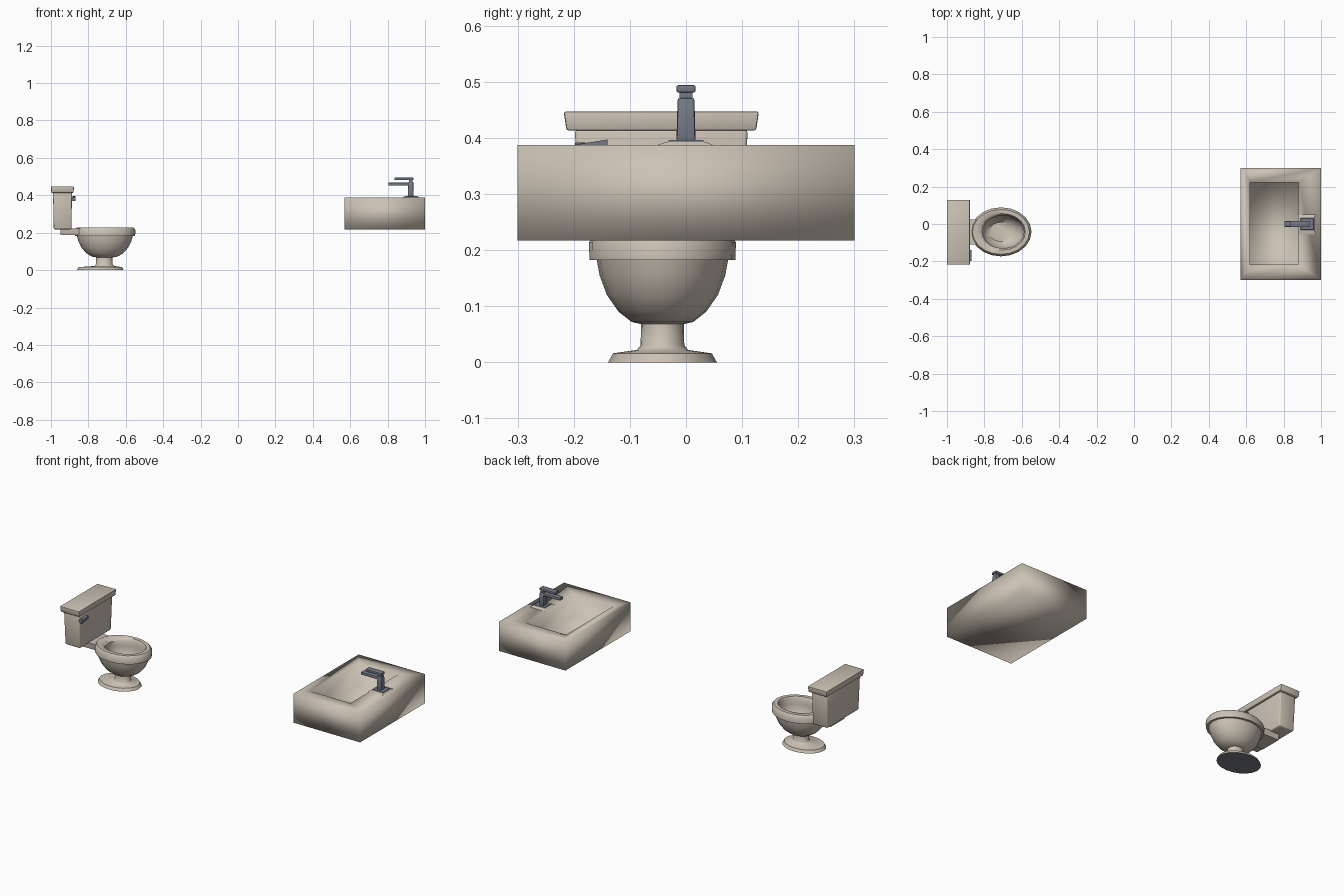
import bpy, bmesh, math
from mathutils import Vector

if "Cube" in bpy.data.objects:
    bpy.data.objects.remove(bpy.data.objects["Cube"], do_unlink=True)


def material(name, color, metallic=0.0):
    m = bpy.data.materials.new(name)
    m.use_nodes = True
    m.diffuse_color = (*color, 1)
    bsdf = next(n for n in m.node_tree.nodes if n.type == "BSDF_PRINCIPLED")
    bsdf.inputs["Base Color"].default_value = (*color, 1)
    bsdf.inputs["Roughness"].default_value = 0.5
    return m


CERAMIC = material("warm_ceramic", (0.60, 0.54, 0.46))
METAL = material("blue_grey_metal", (0.18, 0.195, 0.24))


def finish(name, bm, mats, angle=None):
    """Turn a bmesh into an object; angle None smooths every edge."""
    bmesh.ops.recalc_face_normals(bm, faces=bm.faces)
    mesh = bpy.data.meshes.new(name)
    bm.to_mesh(mesh)
    bm.free()
    for m in mats:
        mesh.materials.append(m)
    for p in mesh.polygons:
        p.use_smooth = True
    if angle is not None:
        mesh.set_sharp_from_angle(angle=math.radians(angle))
    obj = bpy.data.objects.new(name, mesh)
    bpy.context.collection.objects.link(obj)
    return obj


def loft(bm, rings):
    """Skin a list of equal point rings and cap both ends."""
    loops = [[bm.verts.new(p) for p in ring] for ring in rings]
    n = len(loops[0])
    for a, b in zip(loops, loops[1:]):
        for i in range(n):
            j = (i + 1) % n
            bm.faces.new((a[i], a[j], b[j], b[i]))
    bm.faces.new(loops[0][::-1])
    bm.faces.new(loops[-1])


def ellipse(cx, cy, rx, ry, z, sides=20):
    return [Vector((cx + rx * math.cos(math.tau * i / sides),
                    cy + ry * math.sin(math.tau * i / sides), z)) for i in range(sides)]


def rect(x0, x1, y0, y1, z):
    return [Vector(p) for p in ((x0, y0, z), (x1, y0, z), (x1, y1, z), (x0, y1, z))]


def block(name, rings, mat, bevel=0.0, angle=40):
    bm = bmesh.new()
    loft(bm, [rect(*r) for r in rings])
    if bevel:
        bmesh.ops.recalc_face_normals(bm, faces=bm.faces)
        bmesh.ops.bevel(bm, geom=bm.edges[:], offset=bevel, segments=2,
                        affect="EDGES", profile=0.5)
    return finish(name, bm, [mat], angle)


# Toilet pedestal, bowl and rim in one lofted skin
CY = -0.042
profile = [  # centre x, radius x, radius y, z
    (-0.736, 0.125, 0.097, 0.0), (-0.736, 0.116, 0.088, 0.016),
    (-0.715, 0.052, 0.046, 0.022), (-0.715, 0.045, 0.039, 0.03),
    (-0.715, 0.044, 0.038, 0.068), (-0.713, 0.068, 0.055, 0.072),
    (-0.712, 0.098, 0.078, 0.09), (-0.712, 0.125, 0.099, 0.12),
    (-0.712, 0.142, 0.112, 0.155), (-0.712, 0.149, 0.117, 0.182),
    (-0.711, 0.161, 0.130, 0.182), (-0.711, 0.163, 0.131, 0.214),
    (-0.711, 0.152, 0.120, 0.228), (-0.705, 0.124, 0.098, 0.228),
    (-0.70, 0.112, 0.088, 0.214), (-0.70, 0.114, 0.09, 0.185),
    (-0.705, 0.10, 0.08, 0.135), (-0.71, 0.065, 0.052, 0.10),
]
bm = bmesh.new()
loft(bm, [ellipse(cx, CY, rx, ry, z) for cx, rx, ry, z in profile])
for f in bm.faces:
    if f.calc_center_median().z < 0.001:
        f.material_index = 1
finish("toilet_bowl", bm, [CERAMIC, METAL], 50)

# Shelf joining the bowl to the tank
block("tank_shelf", [(-0.95, -0.82, -0.105, 0.02, 0.187),
                     (-0.95, -0.82, -0.11, 0.025, 0.222)], CERAMIC)

# Tank and flared lid
block("toilet_tank", [(-0.985, -0.89, -0.19, 0.10, 0.218),
                      (-0.989, -0.888, -0.198, 0.11, 0.415)], CERAMIC, 0.006, 60)
block("tank_lid", [(-0.998, -0.879, -0.213, 0.125, 0.413),
                   (-1.0, -0.877, -0.218, 0.13, 0.447)], CERAMIC, 0.004)

# Flush handle on the tank front
block("flush_pivot", [(-0.89, -0.874, -0.198, -0.178, 0.373),
                      (-0.89, -0.874, -0.198, -0.178, 0.392)], METAL, 0.003)
bm = bmesh.new()
loft(bm, [[Vector((x, y, z + dz)) for x, dz in
           ((-0.884, 0.0), (-0.87, 0.0), (-0.87, 0.018), (-0.884, 0.018))]
          for y, z in ((-0.197, 0.37), (-0.14, 0.379))])
finish("flush_lever", bm, [METAL], 40)

# Sink block with a straight-walled basin
bm = bmesh.new()
outer, inner = (0.57, 1.0, -0.3, 0.3), (0.62, 0.88, -0.217, 0.222)
loft(bm, [rect(*outer, 0.217), rect(*outer, 0.387),
          rect(*inner, 0.383), rect(*inner, 0.255)])
finish("sink_basin", bm, [CERAMIC])

# Tap: ceramic mound, plate, post, spout and lever
block("tap_mound", [(0.878, 0.972, -0.055, 0.052, 0.386),
                    (0.888, 0.964, -0.034, 0.034, 0.393)], CERAMIC)
block("tap_plate", [(0.89, 0.963, -0.033, 0.033, 0.392),
                    (0.893, 0.96, -0.03, 0.03, 0.396)], METAL)
block("tap_post", [(0.908, 0.939, -0.017, 0.017, 0.394),
                   (0.91, 0.937, -0.015, 0.015, 0.471)], METAL, 0.004)
block("tap_spout", [(0.804, 0.925, -0.015, 0.015, 0.452),
                    (0.804, 0.925, -0.015, 0.015, 0.468)], METAL, 0.004)
block("tap_neck", [(0.914, 0.933, -0.012, 0.012, 0.468),
                   (0.914, 0.933, -0.012, 0.012, 0.484)], METAL)
block("tap_lever", [(0.836, 0.938, -0.017, 0.017, 0.481),
                    (0.836, 0.938, -0.017, 0.017, 0.494)], METAL, 0.003)
